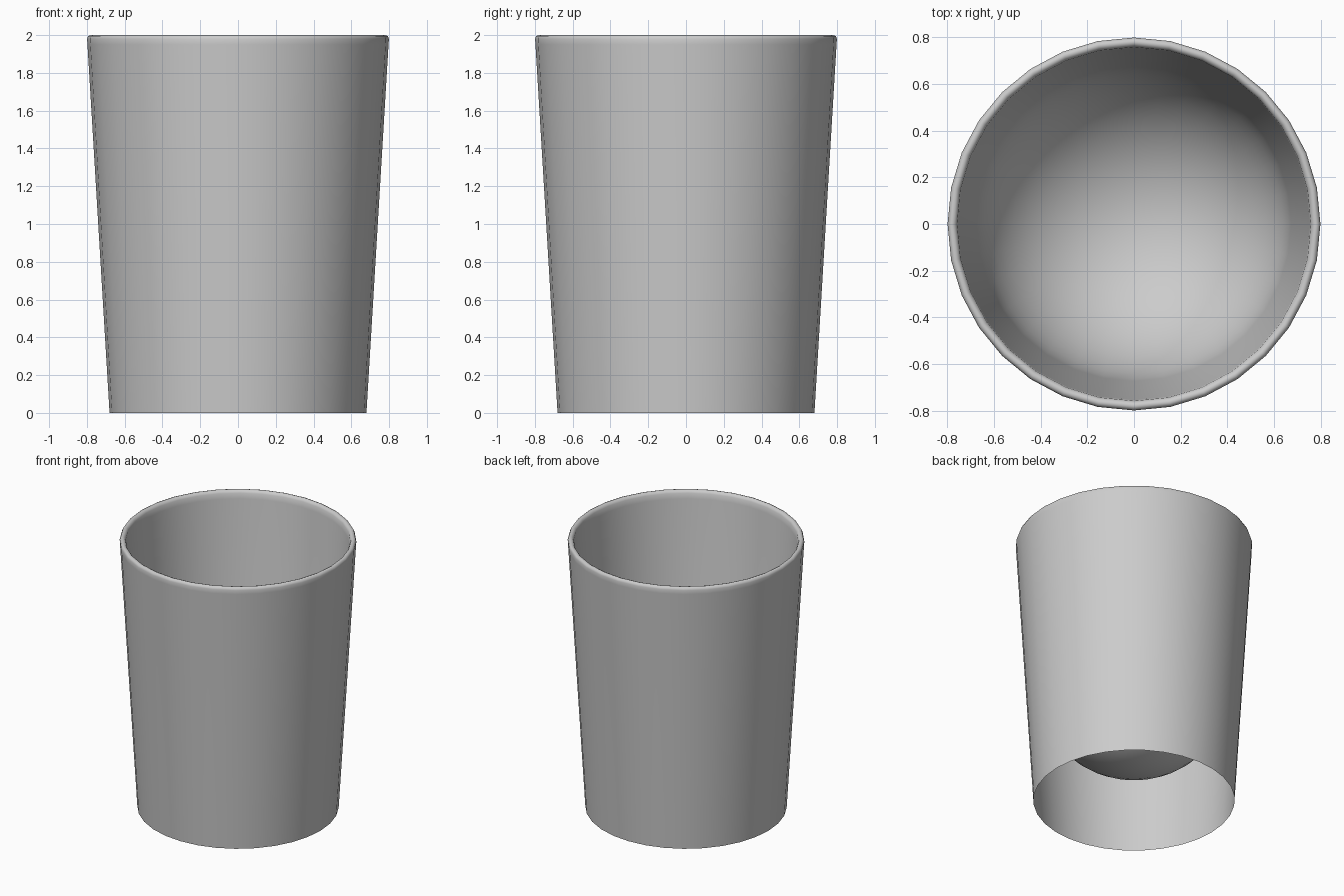
import bpy, bmesh, math

if "Cube" in bpy.data.objects:
    bpy.data.objects.remove(bpy.data.objects["Cube"])

SEG = 32

# Profile (radius, height): outer skin, rounded rim, inner wall, round bowl
profile = [(0.68, 0.0), (0.797, 1.95), (0.799, 1.98), (0.793, 1.995),
           (0.78, 2.0), (0.767, 1.995), (0.758, 1.98), (0.754, 1.94)]
R, ZC, STEPS = 0.675, 0.935, 12
for i in range(STEPS):
    a = math.radians(4) + (math.pi / 2 - math.radians(4)) * i / STEPS
    profile.append((R * math.cos(a), ZC - R * math.sin(a)))

# Lathe the profile around z; the underside stays open
bm = bmesh.new()
rings = [[bm.verts.new((r * math.cos(2 * math.pi * k / SEG),
                        r * math.sin(2 * math.pi * k / SEG), z))
          for k in range(SEG)] for r, z in profile]
for a, b in zip(rings, rings[1:]):
    for k in range(SEG):
        n = (k + 1) % SEG
        bm.faces.new((a[k], a[n], b[n], b[k]))
pole = bm.verts.new((0, 0, ZC - R))
for k in range(SEG):
    bm.faces.new((rings[-1][k], rings[-1][(k + 1) % SEG], pole))
for f in bm.faces:
    f.smooth = True

mesh = bpy.data.meshes.new("tumbler")
bm.to_mesh(mesh)
bm.free()
cup = bpy.data.objects.new("tumbler", mesh)
bpy.context.collection.objects.link(cup)
